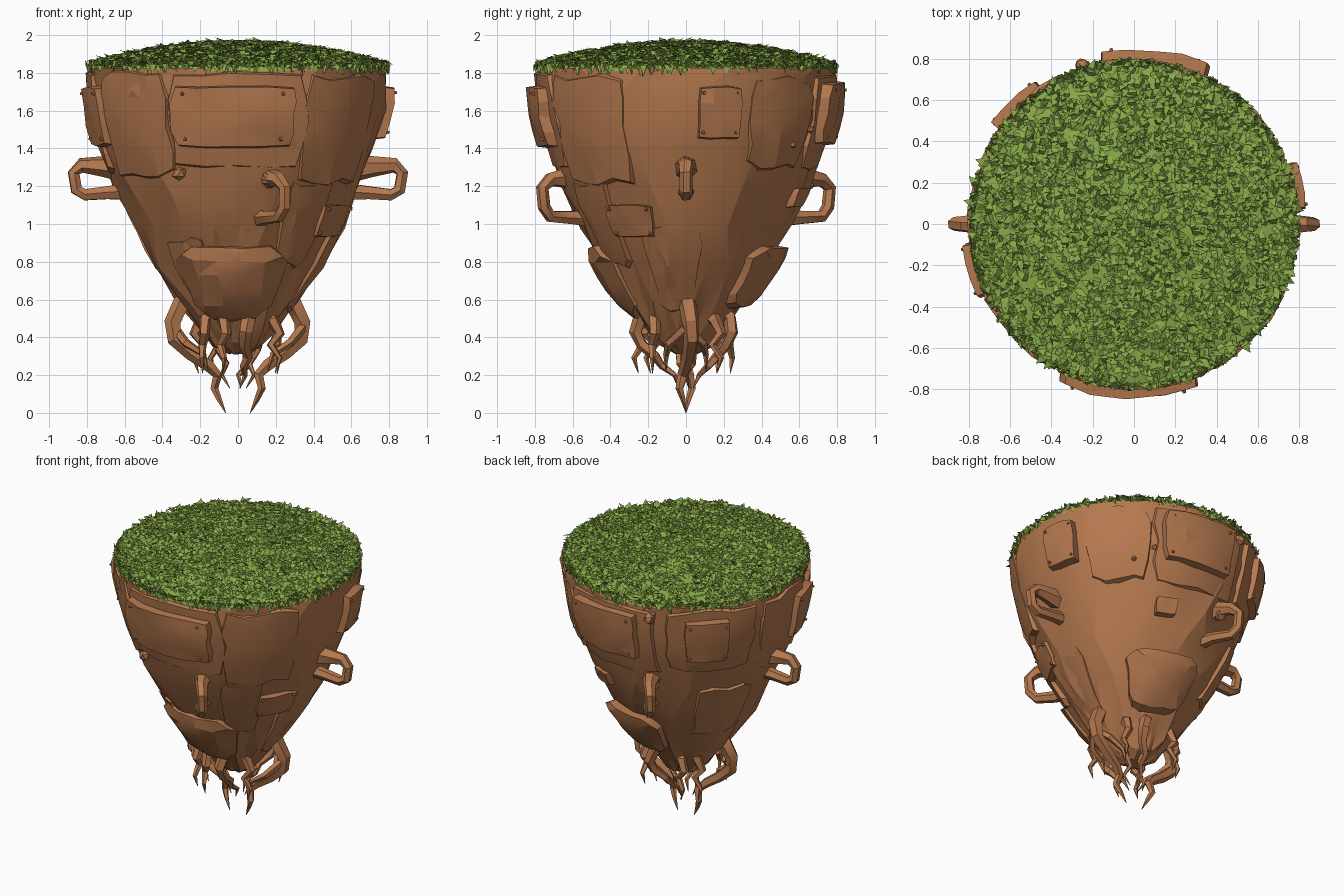
import bpy, bmesh, math, random
from mathutils import Vector

rng = random.Random(4)
if "Cube" in bpy.data.objects:
    bpy.data.objects.remove(bpy.data.objects["Cube"])


def material(name, color):
    m = bpy.data.materials.new(name)
    m.use_nodes = True
    m.diffuse_color = (*color, 1)
    m.node_tree.nodes["Principled BSDF"].inputs["Base Color"].default_value = (*color, 1)
    return m


EARTH = material("earth brown", (0.46, 0.19, 0.078))
GRASS = material("grass green", (0.25, 0.40, 0.065))


def finish(bm, name, mat, angle=15, closed=True):
    if closed:
        bmesh.ops.recalc_face_normals(bm, faces=bm.faces)
    me = bpy.data.meshes.new(name)
    bm.to_mesh(me)
    bm.free()
    me.materials.append(mat)
    ob = bpy.data.objects.new(name, me)
    bpy.context.scene.collection.objects.link(ob)
    bpy.ops.object.select_all(action='DESELECT')
    ob.select_set(True)
    bpy.context.view_layer.objects.active = ob
    bpy.ops.object.shade_smooth_by_angle(angle=math.radians(angle))


# Profile of the earth cone as (height, radius)
PROFILE = [(0.315, 0.06), (0.36, 0.14), (0.45, 0.215), (0.6, 0.315), (0.8, 0.45), (1.0, 0.56),
           (1.2, 0.65), (1.4, 0.725), (1.6, 0.775), (1.74, 0.79), (1.825, 0.79)]


def radius(z):
    for (z0, r0), (z1, r1) in zip(PROFILE, PROFILE[1:]):
        if z <= z1:
            return r0 + (r1 - r0) * max(0, z - z0) / (z1 - z0)
    return PROFILE[-1][1]


def polar(deg, r, z):
    a = math.radians(deg)
    return Vector((r * math.cos(a), r * math.sin(a), z))


# Earth cone: faceted lathe with uneven rings
bm = bmesh.new()
SEG = 26
rings = []
for i, (z, r) in enumerate(PROFILE):
    ring = []
    for s in range(SEG):
        j = min(1, r / 0.3)
        deg = (s + 0.5 * (i % 2) + rng.uniform(-.25, .25) * j) * 360 / SEG
        zz = z + rng.uniform(-.035, .035) * j * (i < len(PROFILE) - 1)
        ring.append(bm.verts.new(polar(deg, r + rng.uniform(-.014, .012) * j, zz)))
    rings.append(ring)
for i, (a, b) in enumerate(zip(rings, rings[1:])):
    for s in range(SEG):
        t = (s + 1) % SEG
        if i % 2:
            bm.faces.new((a[s], a[t], b[t]))
            bm.faces.new((a[s], b[t], b[s]))
        else:
            bm.faces.new((a[s], a[t], b[s]))
            bm.faces.new((a[t], b[t], b[s]))
bm.faces.new(rings[0])
bm.faces.new(rings[-1])
finish(bm, "earth_cone", EARTH)


# Plates that hug the cone; bulge makes them swell in the middle and thin out at the rim
def plate(name, az, half, z0, z1, thick, pegs=False, n=3, rough=0.05, cut=0.95, bulge=0):
    bm = bmesh.new()
    bmesh.ops.create_grid(bm, x_segments=n, y_segments=n, size=1)
    mid, hz = (z0 + z1) / 2, (z1 - z0) / 2

    def place(u, v, off):
        z = mid + v * hz
        return polar(az + math.degrees(u * half / radius(mid)), radius(z) + off, z)

    for v in bm.verts:
        corner = abs(v.co.x) > .99 and abs(v.co.y) > .99
        v.co *= cut if corner else 1
        v.co.x += rng.uniform(-rough, rough)
        v.co.y += rng.uniform(-rough, rough)
    uv = {v: v.co.copy() for v in bm.verts}
    border = [e for e in bm.edges if e.is_boundary]
    new = bmesh.ops.extrude_edge_only(bm, edges=border)["geom"]
    for v in (g for g in new if isinstance(g, bmesh.types.BMVert)):
        v.co = place(v.co.x * 1.05, v.co.y * 1.05, -0.04)
    for v, c in uv.items():
        swell = 1 - bulge * min(1, max(abs(c.x), abs(c.y))) ** 2
        v.co = place(c.x * .97, c.y * .97, thick * swell + rng.uniform(-.008, .008))
    bmesh.ops.triangulate(bm, faces=bm.faces)
    finish(bm, name, EARTH)
    # Pegs at the corners
    if pegs:
        bm = bmesh.new()
        for u in (-.78, .78):
            for v in (-.75, .75):
                p, q = place(u, v, thick - .015), place(u, v, thick + .012)
                c = bmesh.ops.create_cone(bm, segments=5, radius1=.014, radius2=.007, depth=.025,
                                          cap_ends=True)["verts"]
                rot = (q - p).to_track_quat('Z', 'Y')
                for w in c:
                    w.co = rot @ w.co + (p + q) / 2
        finish(bm, name + "_pegs", EARTH)


# Thick nailed plates
plate("front_plate", 268, .32, 1.41, 1.73, .06, True, n=4)
plate("left_side_plate", 13, .11, 1.45, 1.73, .05, True)
plate("back_plate", 83, .25, 1.42, 1.75, .06, True, n=4)
plate("back_right_plate", 135, .14, 1.42, 1.73, .055, True)
plate("right_side_plate", 196, .13, 1.41, 1.73, .05, True)
plate("small_front_plate", 330, .13, .93, 1.10, .035, True)
plate("small_back_plate", 69, .07, 1.09, 1.19, .035)
plate("belly_plate", 265, .26, .49, .88, .085, n=5, cut=.8, bulge=.7)
plate("lower_back_plate", 75, .21, .56, .88, .085, n=5, cut=.85, bulge=.45)

# Thin cracked crust slabs
SLABS = [(269, .38, 1.28, 1.79), (223, .24, 1.25, 1.80), (316, .24, 1.22, 1.79),
         (42, .2, 1.30, 1.77), (85, .34, 1.30, 1.79), (137, .3, 1.33, 1.79),
         (180, .2, 1.26, 1.79), (307, .12, .78, 1.22), (236, .1, .62, .92),
         (352, .13, .55, 1.0), (150, .18, .75, 1.15)]
for i, (az, half, z0, z1) in enumerate(SLABS):
    plate(f"crust_slab_{i + 1}", az, half, z0, z1, .015, n=4, rough=.09)


# Tapered tubes for handles and roots
def tube(name, pts, radii, sides=6):
    bm = bmesh.new()
    loops = []
    n = len(pts)
    ref = (pts[-1] - pts[0]).orthogonal().normalized()
    for i, p in enumerate(pts):
        d = (pts[min(i + 1, n - 1)] - pts[max(i - 1, 0)]).normalized()
        ref = (ref - d * ref.dot(d)).normalized()
        side = d.cross(ref)
        loops.append([bm.verts.new(p + radii[i] * (math.cos(a) * ref + math.sin(a) * side))
                      for a in (math.tau * k / sides for k in range(sides))])
    for a, b in zip(loops, loops[1:]):
        for k in range(sides):
            m = (k + 1) % sides
            bm.faces.new((a[k], a[m], b[m], b[k]))
    bm.faces.new(loops[0])
    bm.faces.new(loops[-1])
    finish(bm, name, EARTH, 30)


# Root handles: path as (outward, sideways, height)
SIDE = [(.58, 0, 1.29), (.72, 0, 1.305), (.83, 0, 1.31), (.87, 0, 1.27), (.855, 0, 1.18),
        (.81, 0, 1.155), (.70, 0, 1.165), (.55, 0, 1.175)]
LEAN = [(.56, -.01, 1.23), (.67, -.01, 1.245), (.75, .01, 1.235), (.80, .03, 1.19),
        (.79, .03, 1.09), (.75, .01, 1.04), (.64, -.03, 1.035), (.5, -.03, 1.03)]
for name, az, path in (("left_handle", 0, SIDE), ("right_handle", 180, SIDE),
                       ("front_handle", 286, LEAN), ("back_handle", 106, LEAN)):
    out, along = polar(az, 1, 0), polar(az + 90, 1, 0)
    pts = [out * r + along * t + Vector((0, 0, z)) for r, t, z in path]
    tube(name, pts, [.075, .055, .04, .034, .034, .034, .038, .05])

# Hanging roots: path as (azimuth offset, distance, height), copied at each azimuth
LONG = [(0, .20, .64), (2, .30, .575), (4, .345, .48), (5, .335, .39), (4, .25, .315),
        (0, .155, .25), (-10, .11, .20), (-15, .13, .13), (-8, .10, .07), (0, .065, .0)]
CROSS = [(0, .17, .56), (0, .25, .50), (-4, .27, .43), (-4, .235, .36), (6, .17, .30),
         (0, .13, .25), (20, .07, .20), (0, .04, .13)]
SHORT = [(0, .16, .55), (0, .25, .49), (5, .275, .42), (-4, .25, .36), (3, .285, .29),
         (0, .265, .21)]
THIN = [(0, .05, .40), (0, .11, .33), (10, .07, .26), (-20, .085, .20), (0, .045, .13)]
ROOTS = [("long_root", LONG, .052, (0, 180)),
         ("crossing_root", CROSS, .042, (68, 283)),
         ("short_root", SHORT, .038, (38, 118, 142, 225, 252, 318)),
         ("thin_root", THIN, .024, (20, 200))]
for name, path, thick, azs in ROOTS:
    n = len(path) - 1
    for k, az in enumerate(azs):
        pts = [polar(az + a, r, z) for a, r, z in path]
        tube(f"{name}_{k + 1}", pts, [thick * (1 - i / n) ** .65 + .002 for i in range(n + 1)], 5)

# Side branches on the long roots
for k, (az, s) in enumerate(((0, -1), (0, 1), (180, 1))):
    pts = [polar(az, .34, .45), polar(az + s * 18, .29, .37), polar(az + s * 30, .21, .31),
           polar(az + s * 34, .19, .22)]
    tube(f"root_branch_{k + 1}", pts, [.028, .024, .016, .002], 5)

# Knobs on the crust
for k, (az, z, size) in enumerate(((108, 1.74, .045), (285, 1.24, .055), (106, 1.22, .055),
                                   (243, 1.27, .04), (60, 1.5, .02), (50, 1.42, .02),
                                   (0, 1.31, .05), (180, 1.31, .05))):
    bm = bmesh.new()
    bmesh.ops.create_icosphere(bm, subdivisions=1, radius=size)
    for v in bm.verts:
        v.co = v.co * rng.uniform(.8, 1.1) + polar(az, radius(z) + .01, z)
    finish(bm, f"crust_knob_{k + 1}", EARTH)


# Turf dome
def turf_height(r):
    return 1.84 + .12 * (1 - (r / .8) ** 2)


bm = bmesh.new()
loops = [[bm.verts.new(polar(s * 10, r, z)) for s in range(36)]
         for r, z in [(.785, 1.81)] +
         [(r, turf_height(r) - .01) for r in (.775, .6, .4, .2, .02)]]
for a, b in zip(loops, loops[1:]):
    for s in range(36):
        t = (s + 1) % 36
        bm.faces.new((a[s], a[t], b[t], b[s]))
bm.faces.new(loops[0])
bm.faces.new(loops[-1])
finish(bm, "turf_dome", GRASS, 30)

# Grass blades: broad arched slivers over the dome, upright or drooping at its edge
bm = bmesh.new()
EDGE = 750
for i in range(EDGE + 3000):
    edge = i < EDGE
    r = rng.uniform(.77, .79) if edge else .77 * math.sqrt(rng.random())
    az = rng.uniform(0, 360)
    base = polar(az, r, turf_height(r) - .015)
    turn = az + rng.uniform(-80, 80) if edge else rng.uniform(0, 360)
    lean = polar(turn, rng.uniform(.01, .028) if edge else rng.uniform(.04, .08), 0)
    wide = polar(turn + 90, rng.uniform(.012, .024), 0)
    arch = rng.uniform(.005, .02) if edge else rng.uniform(.015, .032)
    rise = rng.uniform(-.05, .045) if edge else arch * rng.uniform(-.4, 1.5)
    mid = base + lean * .4 + Vector((0, 0, arch))
    tip = base + lean + Vector((0, 0, rise))
    a, b, c, d, e = (bm.verts.new(p) for p in (base - wide * .6, base + wide * .6,
                                               mid + wide, mid - wide, tip))
    bm.faces.new((a, d, c, b))
    bm.faces.new((d, e, c))
finish(bm, "grass_blades", GRASS, 5, closed=False)
